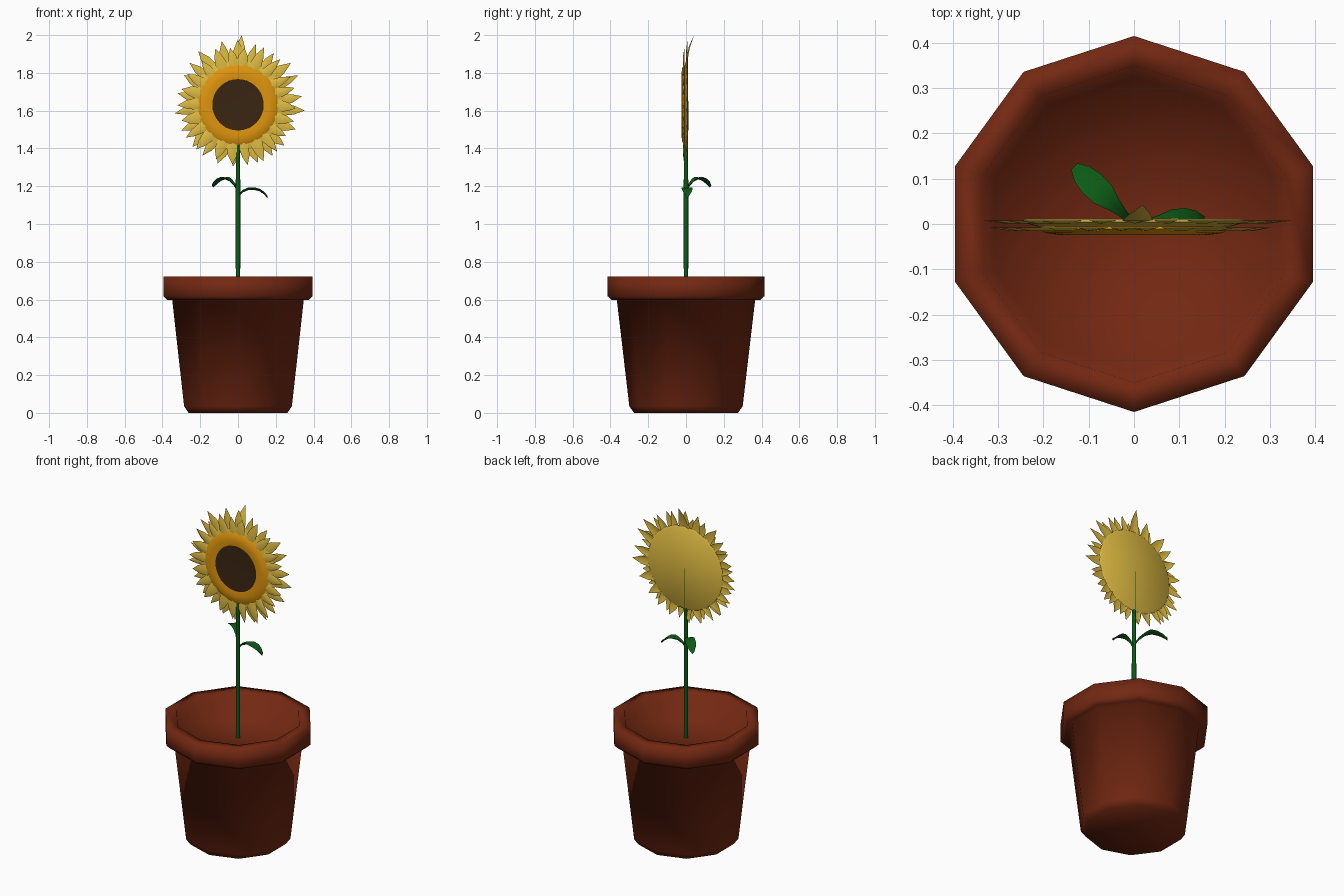
import bpy, bmesh, math, random
from mathutils import Vector, Matrix

if "Cube" in bpy.data.objects:
    bpy.data.objects.remove(bpy.data.objects["Cube"])

random.seed(7)
HEAD_Z = 1.631


def mat(name, rgb):
    m = bpy.data.materials.new(name)
    m.diffuse_color = (*rgb, 1)
    m.use_nodes = True
    m.node_tree.nodes["Principled BSDF"].inputs["Base Color"].default_value = m.diffuse_color
    return m


TERRACOTTA = mat("terracotta", (0.17, 0.021, 0.006))
GREEN = mat("leaf green", (0.004, 0.105, 0.008))
YELLOW = mat("petal yellow", (0.74, 0.50, 0.055))
ORANGE = mat("ring orange", (0.74, 0.30, 0.004))
BROWN = mat("seed brown", (0.042, 0.019, 0.006))


def finish(name, bm, material, smooth=None):
    bmesh.ops.recalc_face_normals(bm, faces=bm.faces)
    me = bpy.data.meshes.new(name)
    bm.to_mesh(me)
    bm.free()
    me.materials.append(material)
    ob = bpy.data.objects.new(name, me)
    bpy.context.collection.objects.link(ob)
    if smooth is not None:
        bpy.ops.object.select_all(action='DESELECT')
        ob.select_set(True)
        bpy.context.view_layer.objects.active = ob
        bpy.ops.object.shade_smooth_by_angle(angle=math.radians(smooth))
    return ob


def lathe(name, profile, sides, material, smooth, matrix=Matrix(), start=math.pi / 2):
    """Revolve (radius, height) points; radius 0 closes to a pole."""
    bm = bmesh.new()
    rings = []
    for r, z in profile:
        n = 1 if r == 0 else sides
        rings.append([bm.verts.new(matrix @ Vector((
            r * math.cos(start + math.tau * i / sides),
            r * math.sin(start + math.tau * i / sides), z))) for i in range(n)])
    for a, b in zip(rings, rings[1:]):
        for i in range(sides):
            j = (i + 1) % sides
            quad = [a[i % len(a)], a[j % len(a)], b[j % len(b)], b[i % len(b)]]
            bm.faces.new(list(dict.fromkeys(quad)))
    return finish(name, bm, material, smooth)


# Ten-sided pot with a thick rim and a shallow inside
lathe("pot", [(0, 0), (0.275, 0), (0.3, 0.035), (0.366, 0.597), (0.392, 0.597),
              (0.415, 0.618), (0.415, 0.722), (0.35, 0.722), (0.325, 0.615), (0, 0.605)],
      10, TERRACOTTA, 100)

# Stem, tapering into the back of the flower head
lathe("stem", [(0, 0.6), (0.0115, 0.6), (0.0125, 1.0), (0.0115, 1.4), (0.0125, 1.63), (0, 1.63)],
      8, GREEN, 50)

# Flower head layers: local +z points to the front (-y)
face = Matrix.Translation((0, 0, HEAD_Z)) @ Matrix.Rotation(math.pi / 2, 4, 'X')
lathe("head_back", [(0, -0.012), (0.24, -0.011), (0.25, -0.004), (0.21, 0.006), (0, 0.006)],
      32, YELLOW, 40, face)
lathe("orange_ring", [(0.200, 0.0), (0.212, 0.011), (0.195, 0.020), (0.165, 0.024),
                      (0.136, 0.021), (0.13, 0.0)], 32, ORANGE, 60, face)
lathe("seed_disc", [(0.137, 0.0), (0.137, 0.021), (0.07, 0.018), (0, 0.017)],
      32, BROWN, 60, face)


# Petals: pointed folded blades in two staggered layers
def petal(bm, angle, length, width, depth, bend=0.0):
    rot = face @ Matrix.Rotation(angle, 4, 'Z')
    skew = random.uniform(-0.015, 0.015)
    span = length - 0.19
    rows = []
    for t, w in ((0, 0.6), (0.3, 1.0), (0.65, 0.72)):
        r = 0.19 + span * t
        back = depth - bend * t * t
        rows.append([bm.verts.new(rot @ Vector((r, s * w * width + skew * t * t,
                                                back + (0.007 if s == 0 else 0))))
                     for s in (-1, 0, 1)])
    tip = bm.verts.new(rot @ Vector((length, skew, depth - bend)))
    for a, b in zip(rows, rows[1:]):
        for k in (0, 1):
            bm.faces.new((a[k], a[k + 1], b[k + 1], b[k]))
    for k in (0, 1):
        bm.faces.new((rows[-1][k], rows[-1][k + 1], tip))


for name, count, depth, lo, hi, off in (("front_petals", 22, 0.008, 0.30, 0.335, 0.0),
                                        ("back_petals", 22, -0.008, 0.325, 0.362, 0.5)):
    bm = bmesh.new()
    for i in range(count):
        a = math.tau * (i + off + random.uniform(-0.18, 0.18)) / count
        length = random.uniform(lo, hi)
        if math.sin(a) < -0.6:
            length = min(length, 0.328)
        petal(bm, a, length, random.uniform(0.026, 0.034), depth)
    if off:     # the one petal bent backwards at the top
        petal(bm, math.pi / 2 - 0.03, 0.369, 0.033, -0.006, 0.036)
    finish(name, bm, YELLOW, 40)


# Arched leaves with a narrow stalk, given as (point along, height, half width)
def leaf(name, direction, rows):
    d = Vector((*direction, 0)).normalized()
    side = Vector((-d.y, d.x, 0))
    bm = bmesh.new()
    grid = []
    for s, z, w in rows:
        c = d * s + Vector((0, 0, z))
        # top crease, two edges, underside
        grid.append([bm.verts.new(c + side * w), bm.verts.new(c + Vector((0, 0, -0.003))),
                     bm.verts.new(c - side * w), bm.verts.new(c + Vector((0, 0, -0.013)))])
    for a, b in zip(grid, grid[1:]):
        for k in range(4):
            m = (k + 1) % 4
            bm.faces.new((a[k], a[m], b[m], b[k]))
    bm.faces.new(grid[0])
    bm.faces.new(grid[-1])
    finish(name, bm, GREEN, 60)


leaf("left_leaf", (-0.125, 0.12), [
    (0.005, 1.185, 0.007), (0.03, 1.215, 0.009), (0.06, 1.238, 0.016), (0.095, 1.25, 0.028),
    (0.13, 1.24, 0.029), (0.16, 1.222, 0.023), (0.183, 1.205, 0.010)])
leaf("right_leaf", (0.15, 0.008), [
    (0.005, 1.158, 0.007), (0.025, 1.180, 0.009), (0.055, 1.193, 0.016), (0.085, 1.194, 0.028),
    (0.115, 1.186, 0.029), (0.138, 1.170, 0.022), (0.156, 1.150, 0.009)])
